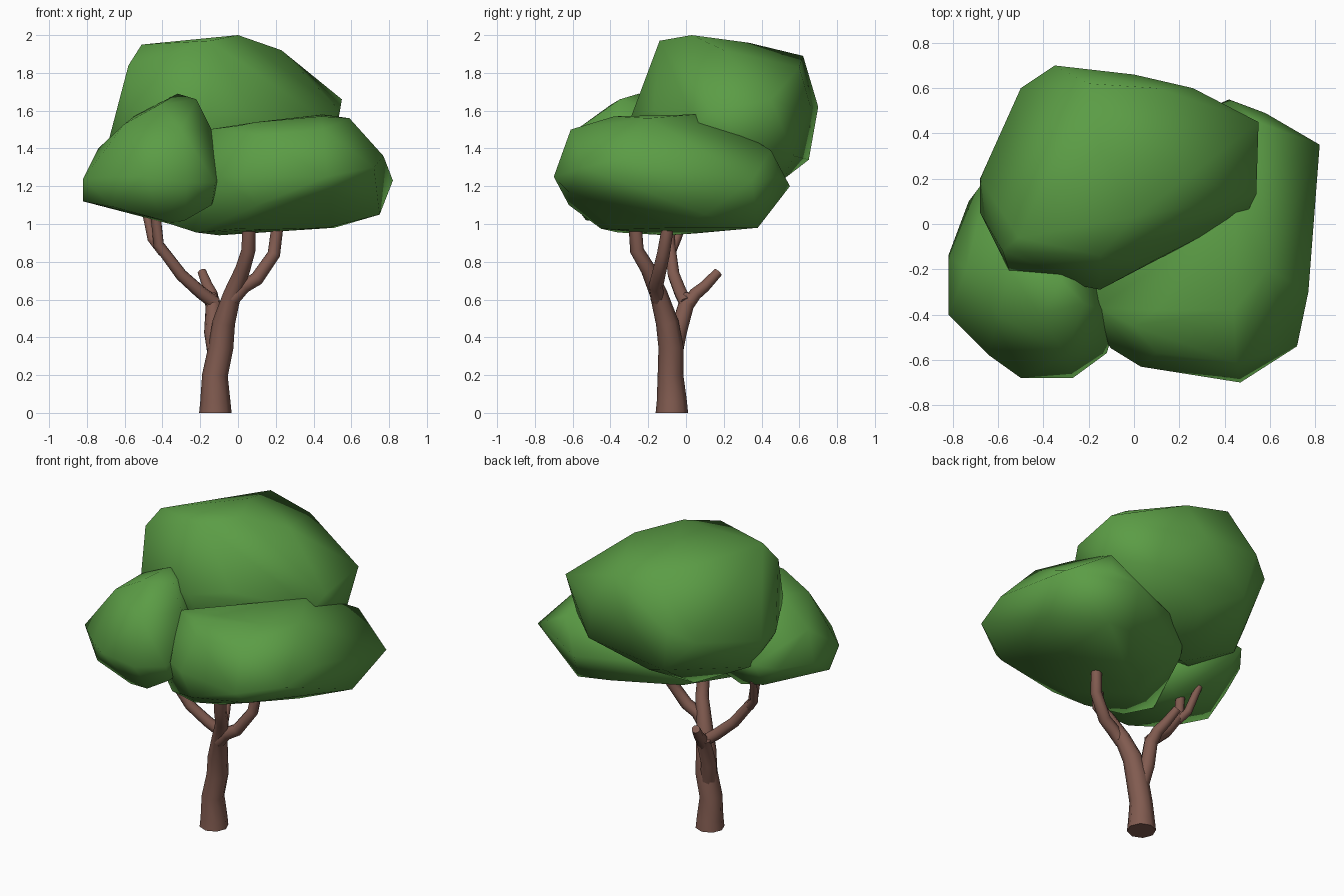
import bpy, bmesh

def material(name, rgb):
    m = bpy.data.materials.new(name)
    m.diffuse_color = (*rgb, 1)
    return m

LEAF = material("leaf green", (0.105, 0.335, 0.06))
BARK = material("bark brown", (0.22, 0.105, 0.08))

def clump(name, points):
    """Faceted leaf mass: the smooth-shaded hull of its corner points."""
    bm = bmesh.new()
    for p in points:
        bm.verts.new(p)
    bmesh.ops.convex_hull(bm, input=bm.verts[:])
    loose = [v for v in bm.verts if not v.link_faces]
    bmesh.ops.delete(bm, geom=loose, context='VERTS')
    bmesh.ops.recalc_face_normals(bm, faces=bm.faces[:])
    for f in bm.faces:
        f.smooth = True
    me = bpy.data.meshes.new(name)
    bm.to_mesh(me)
    bm.free()
    me.materials.append(LEAF)
    bpy.context.collection.objects.link(bpy.data.objects.new(name, me))

def limb(name, path):
    """Tapered eight-sided tube along (x, y, z, radius) points."""
    cu = bpy.data.curves.new(name, 'CURVE')
    cu.dimensions = '3D'
    cu.bevel_depth = 1.0
    cu.bevel_resolution = 2
    cu.use_fill_caps = True
    sp = cu.splines.new('POLY')
    sp.points.add(len(path) - 1)
    for pt, (x, y, z, r) in zip(sp.points, path):
        pt.co = (x, y, z, 1)
        pt.radius = r
    cu.materials.append(BARK)
    tmp = bpy.data.objects.new(name + "_path", cu)
    bpy.context.collection.objects.link(tmp)
    dg = bpy.context.evaluated_depsgraph_get()
    me = bpy.data.meshes.new_from_object(tmp.evaluated_get(dg))
    bpy.data.objects.remove(tmp)
    for f in me.polygons:
        f.use_smooth = len(f.vertices) <= 4
    if not me.materials:
        me.materials.append(BARK)
    bpy.context.collection.objects.link(bpy.data.objects.new(name, me))

# Trunk running up into the middle branch
limb("trunk", [(-.12, -.075, 0, .086), (-.12, -.075, .06, .08), (-.122, -.082, .2, .068),
               (-.09, -.08, .35, .066), (-.075, -.1, .48, .06), (-.03, -.145, .63, .047),
               (.025, -.2, .76, .04), (.055, -.26, .86, .037), (.06, -.275, 1.08, .034)])
# Branches
limb("right_branch", [(-.03, -.15, .6, .038), (.03, -.16, .67, .038), (.1, -.15, .71, .037),
                      (.19, -.12, .84, .034), (.205, -.1, .96, .032), (.21, -.1, 1.08, .03)])
limb("back_stem", [(-.11, -.07, .3, .05), (-.135, -.04, .43, .045), (-.13, 0, .57, .042),
                   (-.15, .02, .62, .038)])
limb("back_stub", [(-.13, -.01, .55, .038), (-.14, .05, .63, .034), (-.16, .1, .67, .03),
                   (-.19, .17, .745, .025)])
limb("left_branch", [(-.12, 0, .58, .036), (-.2, -.03, .64, .035), (-.3, -.065, .73, .033),
                     (-.42, -.085, .89, .03), (-.44, -.1, 1.08, .028)])
limb("left_twig", [(-.4, -.08, .85, .026), (-.455, -.05, .92, .025), (-.49, .01, 1.08, .022)])

# Top clump
clump("top_foliage", [
    (0, .03, 2.0), (-.15, .33, 1.96), (-.51, -.06, 1.95), (-.15, -.14, 1.97), (.23, .2, 1.92),
    (.1, .6, 1.83), (-.2, .62, 1.89), (-.58, -.12, 1.84),
    (-.35, .7, 1.62), (0, .66, 1.62), (.26, .6, 1.6), (.55, .45, 1.66), (.54, .13, 1.6),
    (.5, .05, 1.52), (.07, -.17, 1.6), (-.15, -.29, 1.57), (-.3, -.23, 1.55), (-.55, -.21, 1.55),
    (-.68, .05, 1.46), (-.68, .2, 1.46), (-.5, .6, 1.55),
    (.5, .4, 1.4), (.3, .57, 1.36), (-.3, .65, 1.34), (-.1, .52, 1.24), (-.6, .2, 1.27),
    (-.5, -.05, 1.22), (-.2, .2, 1.06), (.1, .2, 1.09), (.35, .1, 1.2), (-.1, -.2, 1.3)])

# Wide clump on the right
clump("right_foliage", [
    (-.16, -.37, 1.5), (0, -.45, 1.52), (.1, -.38, 1.54), (.44, -.38, 1.57), (.45, .05, 1.58),
    (.59, -.2, 1.56), (.45, .3, 1.48), (.1, .2, 1.4), (.45, -.61, 1.5), (.1, -.57, 1.47),
    (.42, .55, 1.2), (.58, .49, 1.25), (.82, .35, 1.23), (.78, 0, 1.3), (.77, -.3, 1.36),
    (.72, -.54, 1.3), (.47, -.7, 1.25), (.24, -.65, 1.25), (.03, -.63, 1.25), (-.1, -.55, 1.25),
    (-.17, -.4, 1.3), (.55, .45, 1.39), (-.12, .32, 1.2), (-.15, .25, 1.05),
    (.75, .1, 1.05), (.51, .38, .98), (.3, .35, 1.0), (.48, -.06, .98), (.15, -.37, .97),
    (0, -.45, .975), (-.1, -.1, .94), (0, .05, .95), (.1, -.62, 1.1), (.5, -.62, 1.17),
    (-.36, -.25, 1.0), (-.22, -.36, .955)])

# Small clump on the left
clump("left_foliage", [
    (-.32, -.25, 1.69), (-.42, -.4, 1.63), (-.22, -.35, 1.66), (-.55, -.2, 1.57), (-.6, -.4, 1.53),
    (-.14, -.38, 1.5), (-.3, -.58, 1.5), (-.74, -.2, 1.4), (-.82, -.14, 1.22), (-.82, -.4, 1.24),
    (-.82, -.3, 1.12), (-.73, .1, 1.25), (-.64, -.58, 1.25), (-.5, -.68, 1.25), (-.27, -.68, 1.22),
    (-.12, -.57, 1.22), (-.1, -.5, 1.24), (-.14, -.5, 1.1), (-.4, -.53, 1.02), (-.28, -.53, 1.02),
    (-.36, -.05, 1.0), (-.6, .06, 1.1), (-.64, .22, 1.3), (-.2, 0, 1.1), (-.1, -.3, 1.2),
    (-.66, -.5, 1.09), (-.35, 0, 1.55)])
